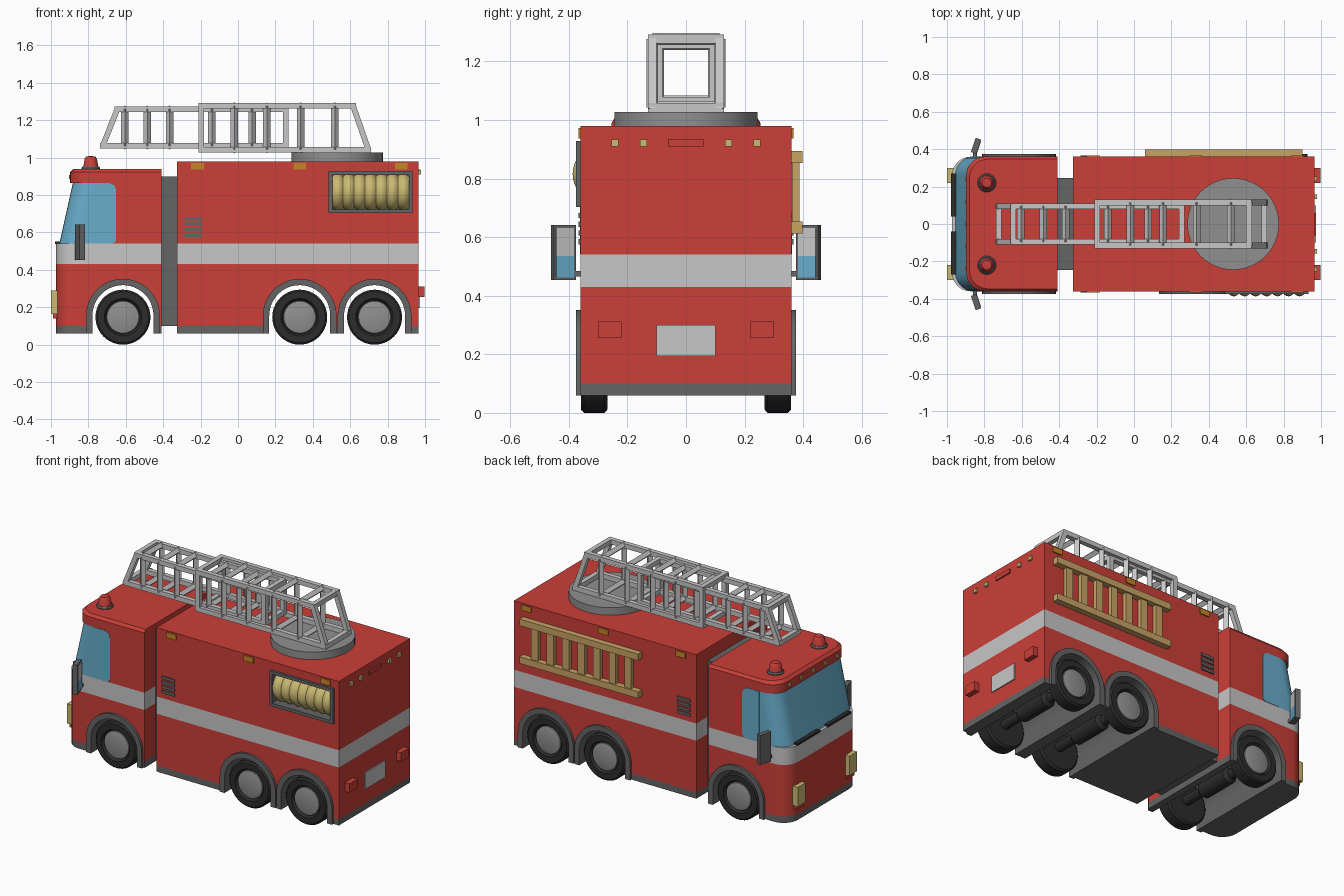
import bpy, bmesh, math
from mathutils import Matrix, Vector

if "Cube" in bpy.data.objects:
    bpy.data.objects.remove(bpy.data.objects["Cube"])


def material(name, rgb):
    m = bpy.data.materials.new(name)
    m.diffuse_color = (*rgb, 1)
    m.use_nodes = True
    m.node_tree.nodes["Principled BSDF"].inputs["Base Color"].default_value = m.diffuse_color
    return m


RED = material("red_paint", (0.60, 0.05, 0.04))
LIGHT = material("light_grey", (0.58, 0.57, 0.58))
DARK = material("dark_grey", (0.13, 0.13, 0.13))
MID = material("mid_grey", (0.28, 0.28, 0.28))
BLACK = material("black_rubber", (0.025, 0.025, 0.025))
GLASS = material("blue_glass", (0.14, 0.42, 0.60))
YELLOW = material("pale_yellow", (0.60, 0.49, 0.17))
WOOD = material("wood", (0.58, 0.37, 0.13))
ORANGE = material("orange_lamp", (0.58, 0.23, 0.02))
SHELL = [RED, LIGHT, DARK, GLASS]


def finish(name, bm, mats):
    bmesh.ops.remove_doubles(bm, verts=bm.verts, dist=1e-5)
    bmesh.ops.recalc_face_normals(bm, faces=bm.faces)
    me = bpy.data.meshes.new(name)
    bm.to_mesh(me)
    bm.free()
    for m in mats:
        me.materials.append(m)
    ob = bpy.data.objects.new(name, me)
    bpy.context.collection.objects.link(ob)
    return ob


def box(name, x, y, z, mat, turn=0):
    """Box from (min, max) ranges, turned about its own vertical axis."""
    bm = bmesh.new()
    mid = Vector([(a + b) / 2 for a, b in (x, y, z)])
    size = [abs(b - a) for a, b in (x, y, z)]
    bmesh.ops.create_cube(bm, size=1, matrix=Matrix.Translation(mid)
                          @ Matrix.Rotation(turn, 4, 'Z') @ Matrix.Diagonal((*size, 1)))
    return finish(name, bm, [mat])


def prism(name, pts, y0, y1, mats):
    """Extrude an (x, z) outline along y."""
    bm = bmesh.new()
    f = bm.faces.new([bm.verts.new((px, y0, pz)) for px, pz in pts])
    r = bmesh.ops.extrude_face_region(bm, geom=[f])
    bmesh.ops.translate(bm, vec=(0, y1 - y0, 0),
                        verts=[v for v in r["geom"] if isinstance(v, bmesh.types.BMVert)])
    bm.faces.ensure_lookup_table()
    return finish(name, bm, mats)


def loft(name, levels, rule):
    """Stack (z, outline) rings; rule gives the material index of each face centre."""
    bm = bmesh.new()
    rings = [[bm.verts.new((px, py, z)) for px, py in pts] for z, pts in levels]
    n = len(rings[0])
    for a, b in zip(rings, rings[1:]):
        for i in range(n):
            j = (i + 1) % n
            bm.faces.new((a[i], a[j], b[j], b[i]))
    bm.faces.new(rings[0])
    bm.faces.new(rings[-1])
    for f in bm.faces:
        f.material_index = rule(f.calc_center_median())
    return finish(name, bm, SHELL)


def lathe(name, pts, mat, loc, axis='Z', steps=40):
    """Spin an (r, h) profile about an axis: Z, X, Y or -Y."""
    bm = bmesh.new()
    vs = [bm.verts.new((r, 0, h)) for r, h in pts]
    es = [bm.edges.new(p) for p in zip(vs, vs[1:])]
    bmesh.ops.spin(bm, geom=vs + es, cent=(0, 0, 0), axis=(0, 0, 1),
                   angle=2 * math.pi, steps=steps)
    turn = {'Z': Matrix(), 'X': Matrix.Rotation(math.pi / 2, 4, 'Y'),
            'Y': Matrix.Rotation(-math.pi / 2, 4, 'X'),
            '-Y': Matrix.Rotation(math.pi / 2, 4, 'X')}[axis]
    bmesh.ops.transform(bm, matrix=Matrix.Translation(loc) @ turn, verts=bm.verts)
    return finish(name, bm, [mat])


def cut(ob, cutter):
    mod = ob.modifiers.new("cut", 'BOOLEAN')
    mod.operation, mod.solver, mod.object = 'DIFFERENCE', 'EXACT', cutter
    cutter.hide_render = True
    for p in cutter.data.polygons:
        p.material_index = 2
    bpy.context.view_layer.objects.active = ob
    bpy.ops.object.modifier_apply(modifier=mod.name)
    bpy.data.objects.remove(cutter)


def arch(cx, r, z0, n=24):
    arc = [(cx - r * math.cos(math.pi * i / n), 0.155 + r * math.sin(math.pi * i / n))
           for i in range(n + 1)]
    return [(cx - r, z0)] + arc + [(cx + r, z0)]


def cab_ring(front, w=0.36, r=0.10, n=7):
    arc = [(front + r - r * math.sin(math.pi / 2 * i / n),
            -w + r - r * math.cos(math.pi / 2 * i / n)) for i in range(n + 1)]
    half = [(-0.41, -w), (-0.76, -w)] + arc
    return half + [(x, -y) for x, y in reversed(half)]


def stripes(c):
    return 2 if c.z < 0.1 else 1 if 0.43 < c.z < 0.545 else 0


# Cab shell with wrap-around windscreen
cab = loft("cab", [(0.06, cab_ring(-0.973)), (0.10, cab_ring(-0.973)), (0.43, cab_ring(-0.973)),
                   (0.54, cab_ring(-0.973)), (0.54, cab_ring(-0.955)), (0.865, cab_ring(-0.883)),
                   (0.865, cab_ring(-0.897)), (0.922, cab_ring(-0.897)),
                   (0.94, cab_ring(-0.88, 0.347))],
           lambda c: 3 if 0.55 < c.z < 0.86 and c.x < -0.76 else stripes(c))

# Rear body and the link between
rect = [(-0.325, -0.36), (0.965, -0.36), (0.965, 0.36), (-0.325, 0.36)]
body = loft("rear_body", [(z, rect) for z in (0.06, 0.10, 0.43, 0.54, 0.98)], stripes)
box("cab_link", (-0.42, -0.32), (-0.245, 0.245), (0.10, 0.90), DARK)

# Wheels, axles, arches
for shell, cx in ((cab, -0.615), (body, 0.33), (body, 0.73)):
    cut(shell, prism("arch_cutter", arch(cx, 0.163, -0.1), -0.5, 0.5, SHELL))
    lathe("axle", [(0.03, -0.28), (0.03, -0.13), (0.05, -0.11), (0.05, 0.11),
                   (0.03, 0.13), (0.03, 0.28)], BLACK, (cx, 0, 0.147), 'Y', 24)
    for s, ax in ((1, 'Y'), (-1, '-Y')):
        lathe("tyre", [(0, 0), (0.135, 0), (0.147, 0.01), (0.147, 0.08), (0.137, 0.09),
                       (0.10, 0.09), (0.09, 0.075), (0, 0.075)], BLACK, (cx, s * 0.268, 0.147), ax)
        lathe("hub", [(0.09, 0.07), (0.085, 0.08), (0.06, 0.086), (0, 0.088)],
              MID, (cx, s * 0.268, 0.147), ax)
        ring = arch(cx, 0.197, 0.06) + arch(cx, 0.163, 0.06)[::-1]
        prism("fender", ring, s * 0.35, s * 0.375, [DARK])

# Hose reel in its recess
cut(body, prism("reel_cutter", [(0.5, 0.72), (0.918, 0.72), (0.918, 0.912), (0.5, 0.912)],
                -0.5, -0.24, SHELL))
for x, z in (((0.484, 0.504), (0.703, 0.928)), ((0.913, 0.933), (0.703, 0.928)),
             ((0.484, 0.933), (0.703, 0.723)), ((0.484, 0.933), (0.908, 0.928))):
    box("reel_frame", x, (-0.375, -0.34), z, DARK)
coils = [(0.085 + 0.015 * abs(math.sin(math.pi * i / 6)), 0.41 * i / 42) for i in range(43)]
lathe("hose_reel", [(0, 0)] + coils + [(0, 0.41)], YELLOW, (0.504, -0.287, 0.816), 'X', 36)

# Paired side details
for s in (1, -1):
    prism("side_window", [(-0.77, 0.542), (-0.672, 0.542), (-0.657, 0.548), (-0.651, 0.562),
                          (-0.651, 0.825), (-0.661, 0.852), (-0.688, 0.864), (-0.77, 0.864)],
          s * 0.355, s * 0.362, [GLASS])
    for x in (-0.217, 0.33, 0.873):
        box("side_marker", (x - 0.034, x + 0.034), (s * 0.35, s * 0.367), (0.937, 0.972), ORANGE)
    for i in range(4):
        z = 0.575 + i * 0.03
        box("vent_slat", (-0.285, -0.193), (s * 0.35, s * 0.367), (z, z + 0.018), DARK)
    # Mirror
    t = -0.32 * s
    box("mirror", (-0.86, -0.83), (s * 0.378, s * 0.458), (0.453, 0.642), DARK, t)
    box("mirror_arm", (-0.86, -0.84), (s * 0.34, s * 0.40), (0.465, 0.485), DARK)
    mx, my = -0.845 + 0.016 * math.cos(t), s * 0.418 + 0.016 * math.sin(t)
    for part, z, m in (("mirror_top", (0.535, 0.632), LIGHT), ("mirror_glass", (0.463, 0.535), GLASS)):
        box(part, (mx - 0.003, mx + 0.003), (my - 0.032, my + 0.032), z, m, t)
    # Lamps, wipers, beacons
    box("headlight", (-1.0, -0.95), (s * 0.22, s * 0.30), (0.165, 0.29), YELLOW)
    box("indicator", (-0.988, -0.95), (s * 0.22, s * 0.29), (0.14, 0.165), RED)
    box("tail_light", (0.95, 0.998), (s * 0.22, s * 0.30), (0.255, 0.312), RED)
    box("wiper", (-0.978, -0.95), (s * 0.04, s * 0.27), (0.538, 0.552), BLACK)
    lathe("beacon_base", [(0.05, 0.93), (0.05, 0.945), (0.044, 0.953), (0, 0.953)], DARK,
          (-0.787, s * 0.22, 0), steps=24)
    lathe("beacon", [(0.04, 0.95), (0.033, 0.993), (0.025, 1.005), (0, 1.009)], RED,
          (-0.787, s * 0.22, 0), steps=24)
    for y in (0.145, 0.242):
        box("rear_marker", (0.95, 0.978), (s * y - 0.012, s * y + 0.012), (0.91, 0.934), YELLOW)
for i in range(-2, 3):
    box("roof_marker", (-0.904, -0.88), (i * 0.12 - 0.012, i * 0.12 + 0.012), (0.885, 0.907), YELLOW)
box("rear_lamp_bar", (0.95, 0.974), (-0.062, 0.06), (0.91, 0.936), RED)
box("rear_plate", (0.96, 0.972), (-0.10, 0.10), (0.195, 0.30), LIGHT)

# Wooden ladder on the far side
for z in (0.612, 0.853):
    box("wood_rail", (0.06, 0.90), (0.36, 0.398), (z, z + 0.042), WOOD)
for i in range(7):
    x = 0.14 + i * 0.11
    box("wood_rung", (x - 0.024, x + 0.024), (0.362, 0.388), (0.63, 0.875), WOOD)

# Turntable and two-section roof ladder
lathe("turntable", [(0, 0.975), (0.245, 0.975), (0.245, 1.028), (0, 1.028)], MID, (0.53, 0, 0), steps=48)


def beam(bm, p, q, r, spin, extra):
    p, q = Vector(p), Vector(q)
    d = (q - p).normalized()
    rot = d.to_track_quat('Z', 'Y').to_matrix().to_4x4() @ Matrix.Rotation(spin, 4, 'Z')
    bmesh.ops.create_cone(bm, cap_ends=True, segments=4, radius1=r, radius2=r,
                          depth=(q - p).length + 2 * extra,
                          matrix=Matrix.Translation((p + q) / 2) @ rot)


def roof_ladder(name, left, right, half, z0, z1, ribs):
    """left and right are (bottom x, top x) of the end frames."""
    bm = bmesh.new()
    t = 0.015
    y, a, b = half - t, z0 + t, z1 - t

    def frame(xb, xt):
        return [(xb, -y, a), (xb, y, a), (xt, y, b), (xt, -y, b)]
    ends = frame(left[0] + t, left[1] + t), frame(right[0] - t, right[1] - t)
    for p, q in zip(*ends):
        beam(bm, p, q, t * 1.414, math.pi / 4, t * 0.9)
    for f in ends:
        for i in range(4):
            beam(bm, f[i], f[(i + 1) % 4], t * 1.41, math.pi / 4, t * 0.5)
    for x in ribs:
        f = frame(x, x)
        for i in range(4):
            beam(bm, f[i], f[(i + 1) % 4], 0.02, 0, 0)
    finish(name, bm, [LIGHT])


roof_ladder("lower_ladder", (-0.212, -0.212), (0.712, 0.63), 0.13, 1.028, 1.292,
            (-0.02, 0.155, 0.335, 0.518))
roof_ladder("upper_ladder", (-0.738, -0.66), (0.27, 0.27), 0.11, 1.048, 1.274,
            (-0.605, -0.485, -0.366, -0.14, 0.075))

# Smooth the round parts, keep edges sharp
for ob in bpy.data.objects:
    ob.select_set(ob.type == 'MESH')
bpy.context.view_layer.objects.active = body
bpy.ops.object.shade_smooth_by_angle(angle=math.radians(30))
